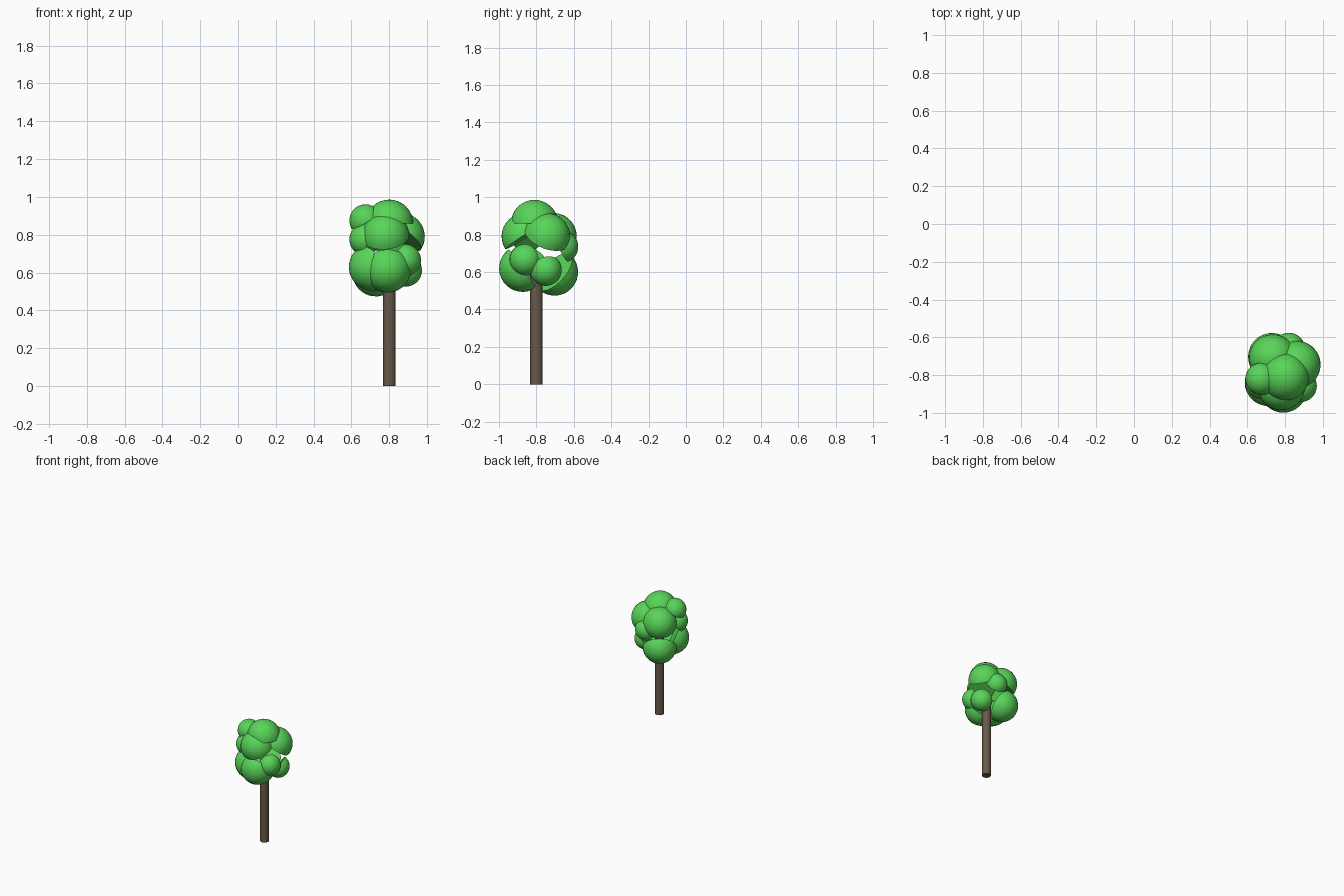
import bpy, bmesh
from mathutils import Vector

if "Cube" in bpy.data.objects:
    bpy.data.objects.remove(bpy.data.objects["Cube"])


def material(name, rgb):
    m = bpy.data.materials.new(name)
    m.diffuse_color = (*rgb, 1.0)
    m.use_nodes = True
    m.node_tree.nodes["Principled BSDF"].inputs["Base Color"].default_value = m.diffuse_color
    return m


leaf_green = material("leaf green", (0.10, 0.66, 0.10))
bark_brown = material("bark brown", (0.14, 0.10, 0.068))

CROWN_CENTRE = Vector((0.79, -0.79, 0.68))


def finish(obj, mat):
    obj.data.materials.append(mat)
    bpy.ops.object.select_all(action='DESELECT')
    obj.select_set(True)
    bpy.context.view_layer.objects.active = obj
    bpy.ops.object.shade_smooth_by_angle(angle=0.7)


def foliage_dome(name, centre, radius):
    """Half ball whose rounded side points away from the crown centre."""
    centre = Vector(centre)
    out = (0, 0, 1) if name == "foliage_top" else centre - CROWN_CENTRE
    bm = bmesh.new()
    bmesh.ops.create_uvsphere(bm, u_segments=32, v_segments=16, radius=radius)
    below = [v for v in bm.verts if v.co.z < -1e-4]
    bmesh.ops.delete(bm, geom=below, context='VERTS')
    rim = [e for e in bm.edges if e.is_boundary]
    bmesh.ops.contextual_create(bm, geom=rim)          # flat cap
    bmesh.ops.recalc_face_normals(bm, faces=bm.faces)
    mesh = bpy.data.meshes.new(name)
    bm.to_mesh(mesh)
    bm.free()
    obj = bpy.data.objects.new(name, mesh)
    bpy.context.collection.objects.link(obj)
    obj.location = centre
    obj.rotation_euler = Vector(out).to_track_quat('Z', 'Y').to_euler()
    finish(obj, leaf_green)


# Trunk
bpy.ops.mesh.primitive_cylinder_add(vertices=16, radius=0.034, depth=0.66,
                                    location=(0.80, -0.80, 0.33))
trunk = bpy.context.object
trunk.name = "trunk"
finish(trunk, bark_brown)

# Large leaf clumps
LARGE, SMALL = 0.126, 0.086
for name, pos in {
    "top": (0.80, -0.81, 0.86),
    "upper_front": (0.78, -0.86, 0.79),
    "upper_back": (0.735, -0.71, 0.79),
    "upper_right": (0.862, -0.745, 0.79),
    "lower_front": (0.79, -0.873, 0.62),
    "lower_left": (0.712, -0.838, 0.63),
    "lower_back": (0.73, -0.703, 0.60),
}.items():
    foliage_dome("foliage_" + name, pos, LARGE)

# Small leaf clumps
for name, pos in {
    "small_top_left": (0.675, -0.82, 0.875),
    "small_left": (0.675, -0.84, 0.775),
    "small_right_front": (0.882, -0.857, 0.665),
    "small_right_back": (0.887, -0.75, 0.612),
    "small_back": (0.82, -0.662, 0.735),
}.items():
    foliage_dome("foliage_" + name, pos, SMALL)
